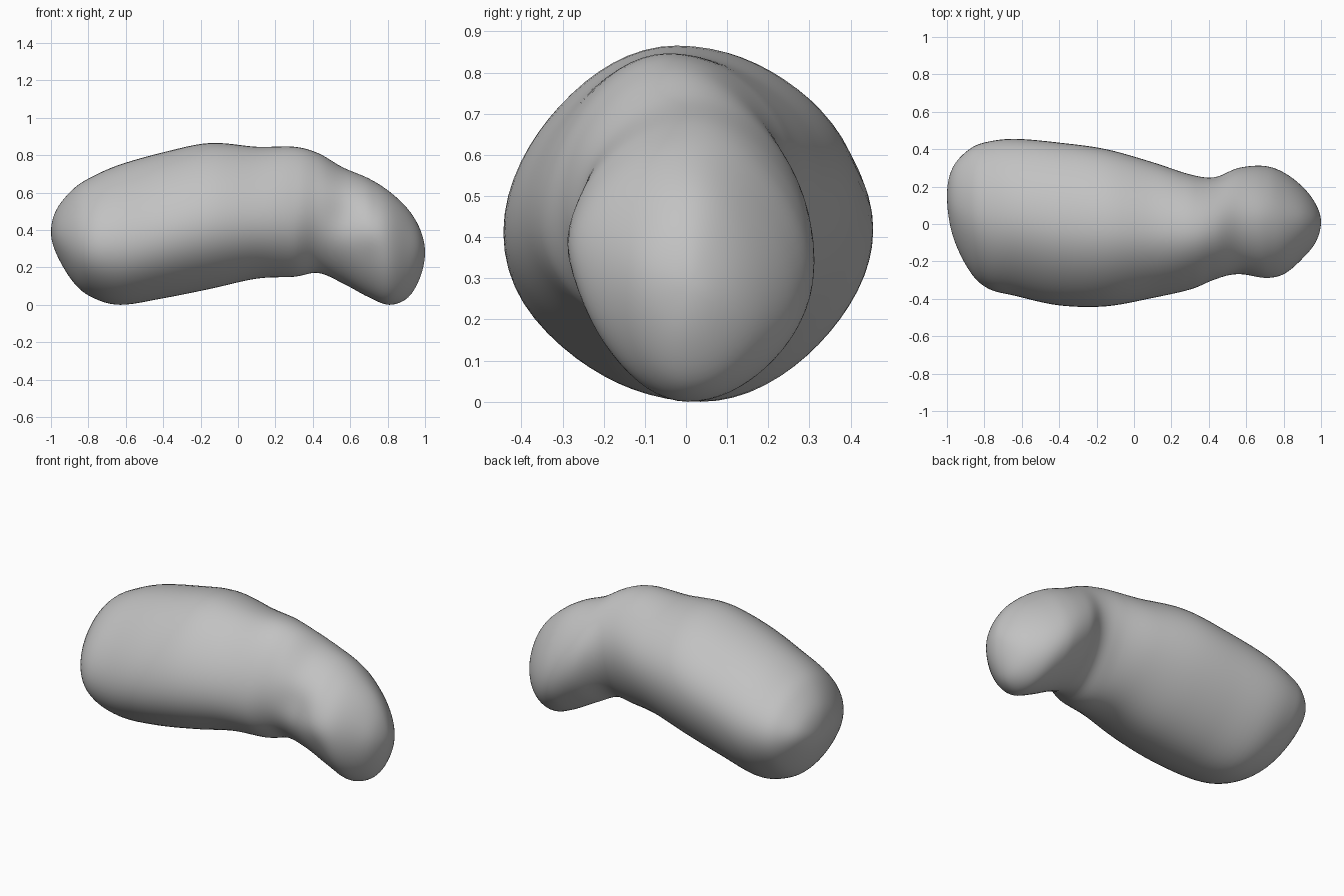
import bpy
import bmesh
import math
from mathutils import Vector

cube = bpy.data.objects.get("Cube")
if cube:
    bpy.data.objects.remove(cube, do_unlink=True)

# Stations along the body: x, top z, bottom z, back y, front y
STATIONS = [
    (-1.0, .39, .39, .15, .15),
    (-.97, .51, .27, .30, -.06),
    (-.88, .62, .12, .4, -.25),
    (-.78, .685, .04, .44, -.345),
    (-.63, .75, .0, .455, -.385),
    (-.4, .815, .035, .435, -.435),
    (-.15, .865, .085, .4, -.44),
    (.1, .845, .14, .33, -.395),
    (.3, .845, .15, .265, -.35),
    (.43, .81, .17, .25, -.3),
    (.56, .735, .115, .3, -.28),
    (.7, .675, .04, .31, -.28),
    (.81, .605, .0, .27, -.26),
    (.91, .51, .04, .19, -.175),
    (.975, .4, .15, .1, -.09),
    (1.0, .28, .28, .01, .01),
]
STEPS = 6
SIDES = 64


def swapped(row):
    """Station past a closed end, so the surface rounds over there."""
    return (row[0], row[2], row[1], row[4], row[3])


def blend(a, b, c, d, t):
    """Catmull-Rom interpolation between b and c."""
    return b + (c - a) * t / 2 + (2*a - 5*b + 4*c - d) * t**2 / 2 + (3*b - a - 3*c + d) * t**3 / 2


def smooth_stations(rows):
    padded = [swapped(rows[1])] + rows + [swapped(rows[-2])]
    result = []
    for i in range(len(rows) - 1):
        for step in range(STEPS):
            t = step / STEPS
            result.append([blend(*values, t) for values in zip(*padded[i:i + 4])])
    return result[1:]


def section_point(row, angle):
    x, top, bottom, back, front = row
    # The heavy end leans up at the back, the small end leans down there
    lean = .12 * max(-1, min(1, (.5 - x) / .2))
    # Sections are a little pinched between their four extremes
    pinch = 1 - .035 * math.sin(2 * angle)**2
    across, up = pinch * math.cos(angle), pinch * math.sin(angle)
    y = (back + front) / 2 + (back - front) / 2 * across
    z = (top + bottom) / 2 + (top - bottom) / 2 * (up + lean * across * abs(across))
    return Vector((x, y, z))


def add_dent(point, centre, radius, depth):
    """Press a soft hollow into the surface, or raise it if depth is negative."""
    offset = point - Vector(centre)
    point.y += depth * math.exp(-offset.length_squared / radius**2)


# Lofted rock body
bm = bmesh.new()
rings = []
for row in smooth_stations(STATIONS):
    ring = []
    for k in range(SIDES):
        p = section_point(row, 2 * math.pi * k / SIDES)
        add_dent(p, (.56, -.25, .48), .1, .02)
        add_dent(p, (.72, -.28, .38), .09, -.01)
        ring.append(bm.verts.new(p))
    rings.append(ring)
for first, second in zip(rings, rings[1:]):
    for k in range(SIDES):
        n = (k + 1) % SIDES
        bm.faces.new((first[k], first[n], second[n], second[k]))

# Rounded tips
for ring, station in ((rings[0], STATIONS[0]), (rings[-1], STATIONS[-1])):
    tip = bm.verts.new((station[0], station[3], station[1]))
    for k in range(SIDES):
        bm.faces.new((ring[k], ring[(k + 1) % SIDES], tip))
bmesh.ops.recalc_face_normals(bm, faces=bm.faces)

mesh = bpy.data.meshes.new("rock_body")
bm.to_mesh(mesh)
bm.free()
rock = bpy.data.objects.new("rock_body", mesh)
bpy.context.collection.objects.link(rock)

# Plain grey stone
stone = bpy.data.materials.new("grey_stone")
stone.use_nodes = True
colour = (.54, .54, .54, 1)
stone.diffuse_color = colour
stone.node_tree.nodes["Principled BSDF"].inputs["Base Color"].default_value = colour
mesh.materials.append(stone)

bpy.ops.object.select_all(action="DESELECT")
rock.select_set(True)
bpy.context.view_layer.objects.active = rock
bpy.ops.object.shade_smooth_by_angle(angle=math.radians(60))
